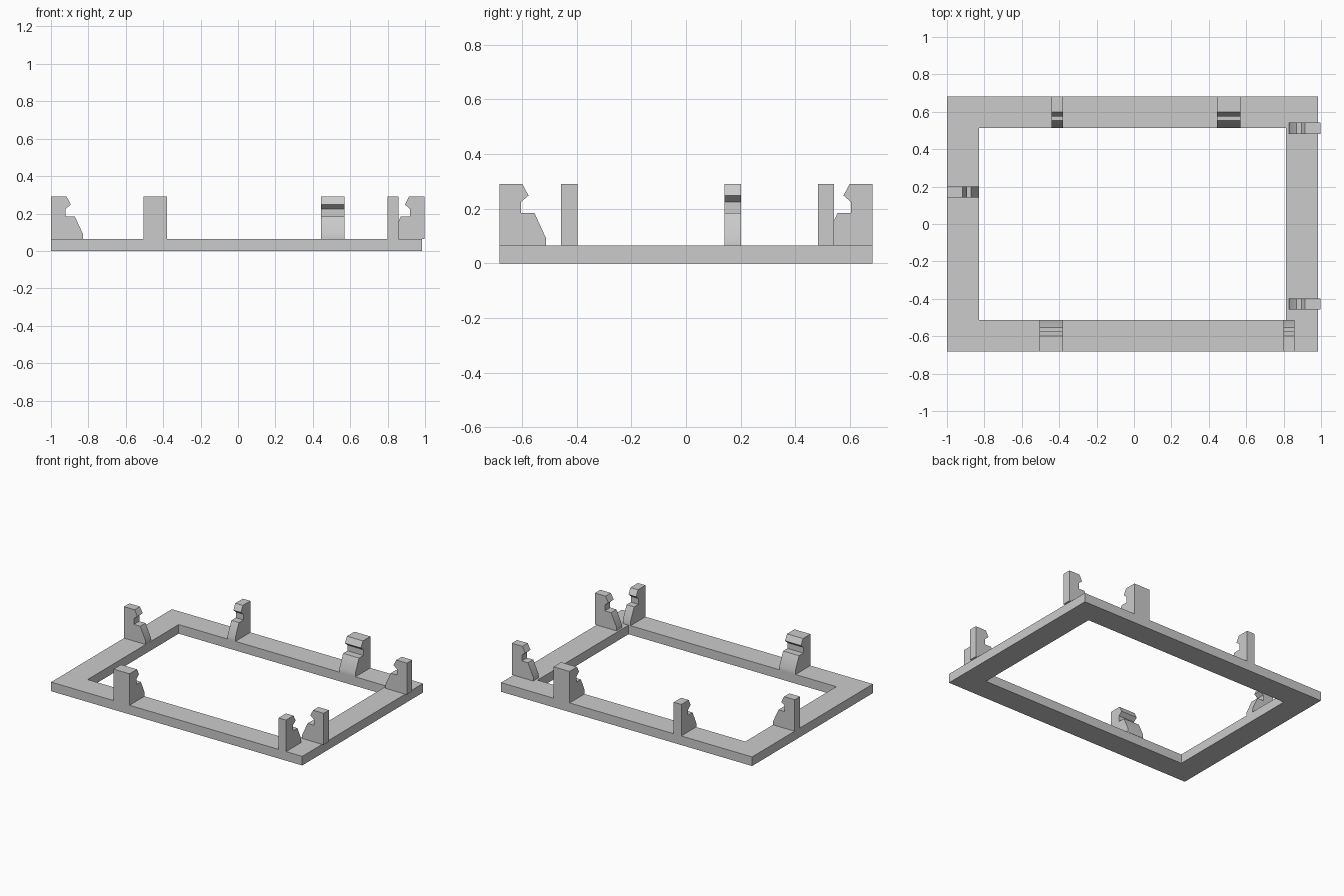
import bpy, bmesh, math
from mathutils import Matrix, Vector

cube = bpy.data.objects.get("Cube")
if cube:
    bpy.data.objects.remove(cube, do_unlink=True)

grey = bpy.data.materials.new("plain grey")
grey.use_nodes = True
colour = (0.6, 0.6, 0.6, 1)
grey.diffuse_color = colour
grey.node_tree.nodes["Principled BSDF"].inputs["Base Color"].default_value = colour

BASE = 0.065


def finish(name, bm):
    bmesh.ops.recalc_face_normals(bm, faces=bm.faces)
    mesh = bpy.data.meshes.new(name)
    bm.to_mesh(mesh)
    bm.free()
    mesh.materials.append(grey)
    obj = bpy.data.objects.new(name, mesh)
    bpy.context.collection.objects.link(obj)
    return obj


def extrude(bm, faces, vec):
    new = bmesh.ops.extrude_face_region(bm, geom=faces)["geom"]
    verts = [g for g in new if isinstance(g, bmesh.types.BMVert)]
    bmesh.ops.translate(bm, verts=verts, vec=vec)


# Flat rectangular frame
def rectangle(bm, x0, x1, y0, y1):
    return [bm.verts.new((x, y, 0)) for x, y in ((x0, y0), (x1, y0), (x1, y1), (x0, y1))]


bm = bmesh.new()
outer = rectangle(bm, -1, 0.985, -0.682, 0.682)
inner = rectangle(bm, -0.829, 0.814, -0.514, 0.514)
ring = []
for i in range(4):
    j = (i + 1) % 4
    ring.append(bm.faces.new((outer[i], outer[j], inner[j], inner[i])))
extrude(bm, ring, (0, 0, BASE))
finish("base_frame", bm)

# Snap clip profile: distance inward from the outer edge, height
PROFILE = [(0, BASE), (0, 0.29), (0.084, 0.29), (0.106, 0.248), (0.079, 0.225),
           (0.079, 0.184), (0.128, 0.184), (0.17, 0.092), (0.17, BASE)]


def clip(name, x, y, width, degrees):
    """Clip whose outer edge is centred on (x, y); its hook points along the angle."""
    bm = bmesh.new()
    face = bm.faces.new([bm.verts.new((d, -width / 2, z)) for d, z in PROFILE])
    extrude(bm, [face], (0, width, 0))
    bm.transform(Matrix.Translation(Vector((x, y, 0))) @ Matrix.Rotation(math.radians(degrees), 4, "Z"))
    obj = finish(name, bm)
    bpy.ops.object.select_all(action="DESELECT")
    obj.select_set(True)
    bpy.context.view_layer.objects.active = obj
    bpy.ops.object.shade_smooth_by_angle(angle=math.radians(30))


NARROW, WIDE = 0.06, 0.126
clip("right_clip", -1, 0.171, NARROW, 0)
clip("left_clip_back", 0.998, 0.512, NARROW, 180)
clip("left_clip_front", 0.998, -0.427, NARROW, 180)
clip("front_clip_wide", -0.443, -0.682, WIDE, 90)
clip("front_clip_narrow", 0.828, -0.682, NARROW, 90)
clip("back_clip_narrow", -0.41, 0.682, NARROW, -90)
clip("back_clip_wide", 0.506, 0.682, WIDE, -90)
